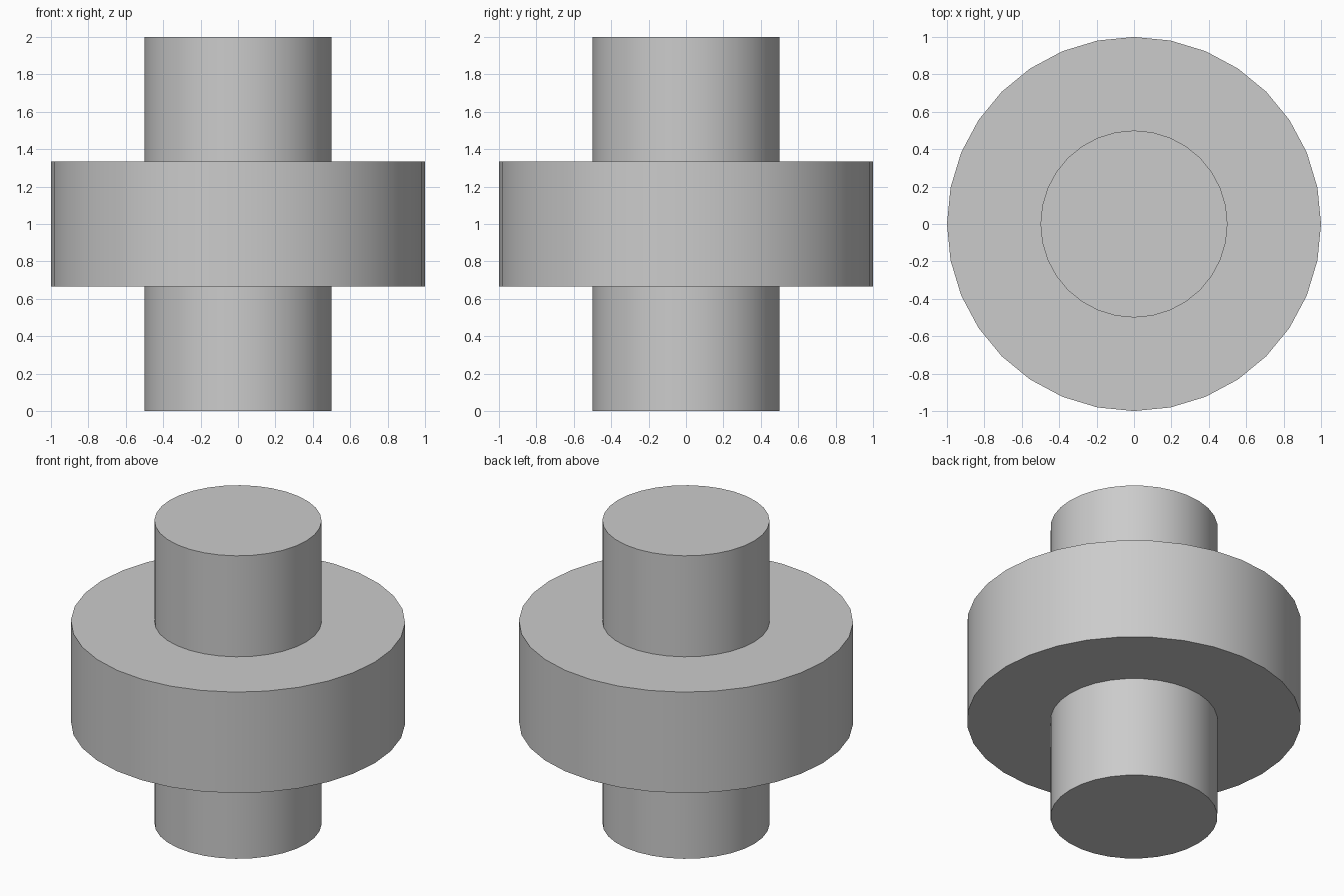
import bpy
import math

cube = bpy.data.objects.get("Cube")
if cube:
    bpy.data.objects.remove(cube, do_unlink=True)

grey = bpy.data.materials.new("light_grey")
grey.use_nodes = True
colour = (0.6, 0.6, 0.6, 1)
grey.diffuse_color = colour
grey.node_tree.nodes["Principled BSDF"].inputs["Base Color"].default_value = colour


def lathe_solid(name, profile, sides=32):
    """Turn a (radius, height) profile into a capped round solid."""
    verts = []
    for radius, z in profile:
        for i in range(sides):
            a = math.tau * i / sides
            verts.append((radius * math.sin(a), radius * math.cos(a), z))
    faces = [range(sides)]
    for ring in range(len(profile) - 1):
        for i in range(sides):
            j = (i + 1) % sides
            low, high = ring * sides, (ring + 1) * sides
            faces.append((low + j, low + i, high + i, high + j))
    faces.append(range(len(verts) - 1, len(verts) - sides - 1, -1))
    mesh = bpy.data.meshes.new(name)
    mesh.from_pydata(verts, [], [tuple(f) for f in faces])
    mesh.materials.append(grey)
    obj = bpy.data.objects.new(name, mesh)
    bpy.context.collection.objects.link(obj)
    bpy.ops.object.select_all(action="DESELECT")
    obj.select_set(True)
    bpy.context.view_layer.objects.active = obj
    bpy.ops.object.shade_smooth_by_angle(angle=math.radians(30))
    return obj


# Shaft with a wide collar around its middle third
shaft, collar = 0.5, 1.0
bottom, top = 2 / 3, 4 / 3
lathe_solid("collared_shaft", [
    (shaft, 0), (shaft, bottom), (collar, bottom),
    (collar, top), (shaft, top), (shaft, 2),
])
